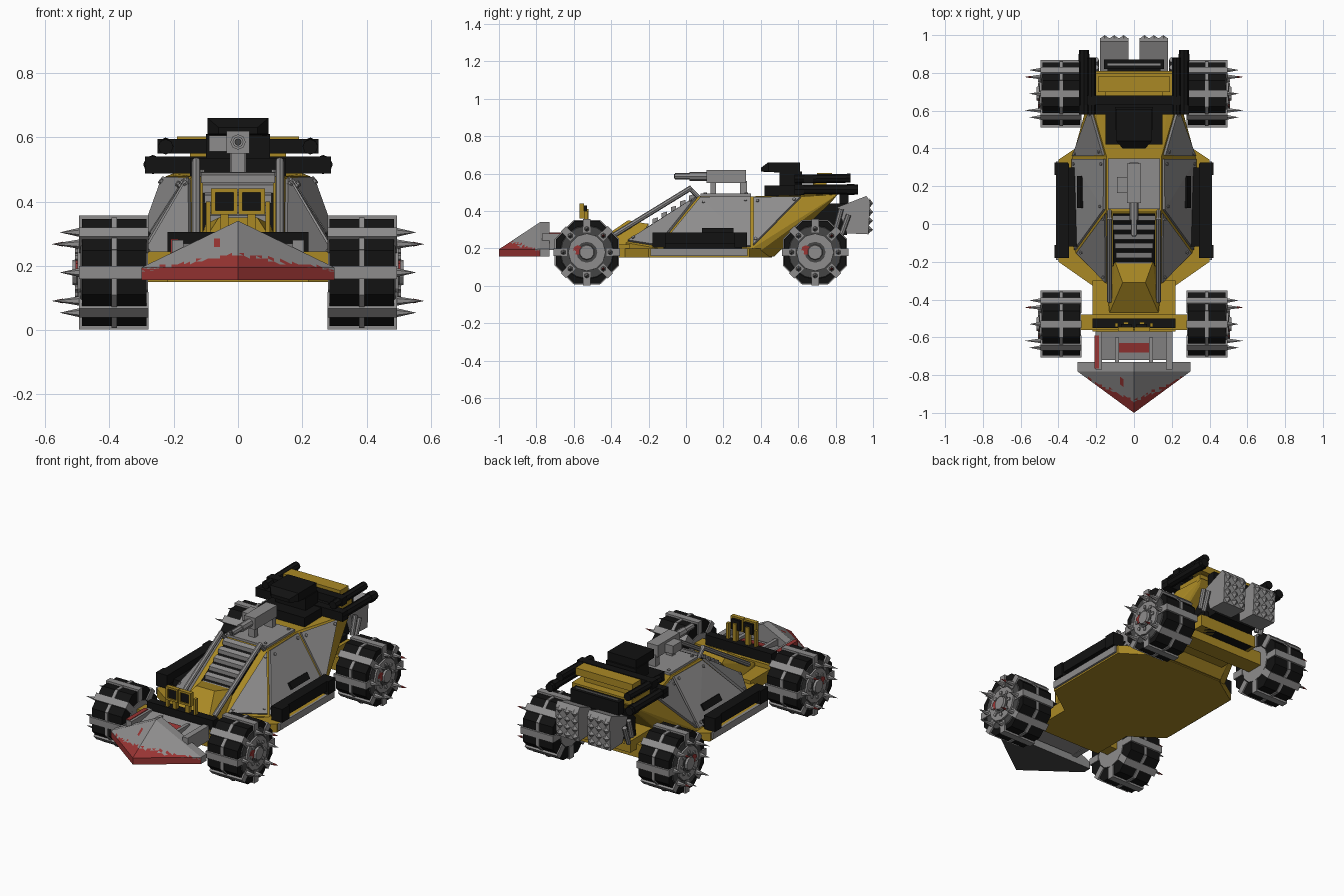
import bpy, bmesh, math, random
from mathutils import Vector, Matrix

if "Cube" in bpy.data.objects:
    bpy.data.objects.remove(bpy.data.objects["Cube"])
random.seed(4)

def material(name, col):
    m = bpy.data.materials.new(name)
    m.diffuse_color = (*col, 1)
    m.use_nodes = True
    m.node_tree.nodes["Principled BSDF"].inputs["Base Color"].default_value = m.diffuse_color
    return m

YELLOW = material("yellow paint", (0.40, 0.25, 0.018))
GRAY = material("bare steel", (0.27, 0.265, 0.265))
DARK = material("dark steel", (0.06, 0.06, 0.06))
BLACK = material("black rubber", (0.006, 0.006, 0.006))
RED = material("red stain", (0.32, 0.035, 0.033))

def finish(name, bm, mats, mirror=False):
    bmesh.ops.recalc_face_normals(bm, faces=bm.faces)
    me = bpy.data.meshes.new(name)
    bm.to_mesh(me)
    bm.free()
    ob = bpy.data.objects.new(name, me)
    bpy.context.collection.objects.link(ob)
    for m in (mats if isinstance(mats, list) else [mats]):
        me.materials.append(m)
    if mirror:
        ob.modifiers.new("mirror", 'MIRROR')
    return ob

def add_hull(bm, pts):
    vs = [bm.verts.new(p) for p in pts]
    r = bmesh.ops.convex_hull(bm, input=vs)
    dead = [v for v in vs if v.is_valid and not v.link_faces]
    bmesh.ops.delete(bm, geom=dead, context='VERTS')

def hull(name, pts, mat, mirror=False, both=False):
    """Convex solid; both=True adds the points' reflections in x."""
    bm = bmesh.new()
    add_hull(bm, pts + [(-x, y, z) for x, y, z in pts if both and x])
    bmesh.ops.dissolve_limit(bm, angle_limit=0.01, verts=bm.verts, edges=bm.edges)
    return finish(name, bm, mat, mirror)

def add_box(bm, x0, x1, y0, y1, z0, z1):
    m = Matrix.Translation(((x0+x1)/2, (y0+y1)/2, (z0+z1)/2)) @ Matrix.Diagonal((x1-x0, y1-y0, z1-z0, 1))
    bmesh.ops.create_cube(bm, size=1, matrix=m)

def boxes(name, dims, mat, mirror=False):
    bm = bmesh.new()
    for d in dims:
        add_box(bm, *d)
    return finish(name, bm, mat, mirror)

def add_rod(bm, a, b, r1, r2=None, n=8):
    a, b = Vector(a), Vector(b)
    d = b - a
    m = Matrix.Translation((a+b)/2) @ d.to_track_quat('Z', 'Y').to_matrix().to_4x4()
    return bmesh.ops.create_cone(bm, cap_ends=True, segments=n, radius1=r1,
                                 radius2=r1 if r2 is None else r2, depth=d.length, matrix=m)['verts']

def rods(name, specs, mat, mirror=False):
    bm = bmesh.new()
    for s in specs:
        add_rod(bm, *s)
    return finish(name, bm, mat, mirror)

def plate(name, pts, inset, mirror=True, thick=0.014, bolts=True):
    """Armour plate lying on a flat outline, with a bolt in each corner."""
    pts = [Vector(p) for p in pts]
    c = sum(pts, Vector()) / len(pts)
    n = (pts[1]-pts[0]).cross(pts[2]-pts[0]).normalized()
    if n.dot(c - Vector((0, 0.1, 0.2))) < 0:
        n = -n
    ring = [p + (c-p).normalized()*inset for p in pts]
    bm = bmesh.new()
    add_hull(bm, ring + [p + n*thick for p in ring])
    bmesh.ops.dissolve_limit(bm, angle_limit=0.02, verts=bm.verts, edges=bm.edges)
    if bolts:
        for p in ring:
            q = p + (c-p).normalized()*0.035
            add_rod(bm, q + n*thick*0.5, q + n*(thick+0.007), 0.009, None, 6)
    return finish(name, bm, GRAY, mirror)

# Floor, nose and axles
hull("floor", [(x, y, z) for z in (0.15, 0.2) for x, y in ((0.2, -0.34), (0.4, -0.2), (0.4, 0.34), (0.22, 0.46))], YELLOW, both=True)
boxes("nose_frame", [(-0.22, 0.22, -0.57, -0.3, 0.15, 0.22)], YELLOW)
boxes("axles", [(-0.29, 0.29, -0.56, -0.48, 0.16, 0.245), (-0.29, 0.29, 0.64, 0.74, 0.15, 0.23),
                (-0.19, 0.19, 0.44, 0.8, 0.2, 0.27)], YELLOW)
hull("hood", [(0.06, -0.31, 0.35), (0.1, -0.2, 0.33), (0.13, -0.47, 0.24), (0.15, -0.28, 0.2), (0.13, -0.47, 0.2)], YELLOW, both=True)

# Cabin and rear body, with steel armour on top
R1, R2 = (0.145, 0.07, 0.478), (0.145, 0.355, 0.478)
B0, B1, B2 = (0.14, -0.32, 0.23), (0.31, -0.15, 0.2), (0.325, 0.355, 0.2)
T = (0.225, 0.63, 0.478)
hull("cabin_shell", [R1, R2, B0, B1, B2, (0.14, -0.32, 0.2)], YELLOW, both=True)
hull("rear_body", [R2, T, B2, (0.2, 0.81, 0.488), (0.19, 0.78, 0.45), (0.2, 0.6, 0.3),
                   (0.22, 0.47, 0.155), (0.32, 0.355, 0.155)], YELLOW, both=True)
plate("roof_plate", [R1, R2, (-0.145, 0.355, 0.478), (-0.145, 0.07, 0.478)], 0.012, mirror=False)
plate("door_plate", [R1, R2, B2, B1], 0.014)
plate("front_corner_plate", [R1, B1, B0], 0.016)
plate("rear_corner_plate", [R2, B2, T], 0.018)

# Slot windows on the doors
slope = Vector((0.17, 0, -0.278)).normalized()
out = Vector((0.278, 0, 0.17)).normalized()
mid = Vector((0.27, 0.17, 0.278)) + out*0.012
hull("door_slot", [mid + slope*a + out*b + Vector((0, c, 0)) for a in (-0.02, 0.02) for b in (0, 0.014) for c in (-0.085, 0.085)], BLACK, True)

# Windscreen: dark pane, slats and braces
def screen(t, x, lift):
    return (x, 0.055 - 0.29*t, 0.472 - 0.184*t + lift)
hull("windscreen", [screen(t, x, l) for t in (0, 1) for x in (-0.11, 0.11) for l in (-0.01, 0.008)], BLACK)
bm = bmesh.new()
for i in range(6):
    t, w = 0.03 + i*0.17, 0.115 - i*0.005
    add_hull(bm, [screen(t+d, x, l+d*0.1) for d in (0, 0.1) for x in (-w, w) for l in (0.0, 0.024)])
finish("windscreen_slats", bm, GRAY)
rods("windscreen_braces", [((0.13, 0.03, 0.525), (0.13, -0.41, 0.255), 0.014), ((0.13, 0.02, 0.52), (0.13, 0.07, 0.47), 0.012)], GRAY, True)

# Side sills and black side rails
boxes("sill_plate", [(0.395, 0.412, -0.19, 0.33, 0.16, 0.2)], GRAY, True)
boxes("side_rail", [(0.345, 0.41, -0.18, 0.32, 0.225, 0.285), (0.35, 0.42, -0.18, -0.11, 0.205, 0.285),
                    (0.35, 0.42, 0.26, 0.325, 0.205, 0.285), (0.3, 0.36, -0.12, 0.3, 0.2, 0.24)], BLACK, True)

# Bumper and headlights
boxes("front_bumper", [(-0.22, 0.22, -0.55, -0.5, 0.235, 0.305)], BLACK)
boxes("headlight_lens", [(0.012, 0.07, -0.562, -0.53, 0.368, 0.43)], BLACK, True)
boxes("headlight_frame", [(0.002, 0.084, -0.57, -0.545, 0.428, 0.44), (0.002, 0.084, -0.57, -0.545, 0.36, 0.372),
                          (0.002, 0.014, -0.57, -0.545, 0.36, 0.44), (0.07, 0.084, -0.57, -0.545, 0.36, 0.44),
                          (0.03, 0.055, -0.545, -0.52, 0.29, 0.41), (0.085, 0.1, -0.545, -0.525, 0.29, 0.4)], YELLOW, True)

# Plough, with the stain on its low front faces
bm = bmesh.new()
add_hull(bm, [(0, -1, 0.155), (0, -1, 0.195), (0, -0.78, 0.34), (0, -0.73, 0.34)] +
         [(s*0.3, y, z) for s in (-1, 1) for y in (-0.73, -0.78) for z in (0.155, 0.195)])
bmesh.ops.dissolve_limit(bm, angle_limit=0.01, verts=bm.verts, edges=bm.edges)
bmesh.ops.triangulate(bm, faces=bm.faces)
bmesh.ops.subdivide_edges(bm, edges=bm.edges, cuts=15, use_grid_fill=True)
bm.normal_update()
for f in bm.faces:
    c = f.calc_center_median()
    stain = c.z < 0.235 - 0.16*abs(c.x) + random.uniform(-0.008, 0.008)
    splash = (Vector((c.x, c.z)) - Vector((-0.065, 0.27))).length < 0.014
    if f.normal.z < -0.5:
        f.material_index = 2
    elif f.normal.y < -0.1 and (stain or splash):
        f.material_index = 1
finish("plough", bm, [GRAY, RED, DARK])
hull("plough_mount", [(0.2, -0.57, 0.27), (0.2, -0.57, 0.2), (0.17, -0.72, 0.24), (0.17, -0.72, 0.19)], GRAY, both=True)
boxes("plough_arms", [(0.17, 0.205, -0.77, -0.57, 0.19, 0.28), (0.08, 0.1, -0.75, -0.6, 0.22, 0.275)], GRAY, True)
hull("mount_stain", [(x, y, 0.272 + (y+0.57)*0.2 + d) for x in (-0.09, 0.09) for y in (-0.63, -0.68) for d in (-0.004, 0.004)], RED)
boxes("arm_stain", [(-0.21, -0.185, -0.765, -0.59, 0.2, 0.284)], RED)

# Roof gun
boxes("gun_body", [(-0.036, 0.036, 0.11, 0.32, 0.55, 0.62), (-0.09, -0.03, 0.165, 0.25, 0.555, 0.605)], GRAY)
boxes("gun_legs", [(-0.02, 0.02, 0.13, 0.16, 0.48, 0.56), (-0.025, 0.025, 0.29, 0.325, 0.48, 0.56)], GRAY)
rods("gun_barrel", [((0, -0.06, 0.585), (0, 0.12, 0.585), 0.017), ((0, 0.02, 0.585), (0, 0.12, 0.585), 0.024)], GRAY)
rods("gun_bore", [((0, -0.065, 0.585), (0, -0.05, 0.585), 0.011)], DARK)

# Engine, blower and exhausts
boxes("engine", [(-0.15, 0.15, 0.42, 0.66, 0.475, 0.535), (-0.1, 0.1, 0.5, 0.62, 0.53, 0.61),
                 (-0.29, 0.29, 0.58, 0.63, 0.487, 0.54), (-0.25, 0.25, 0.63, 0.68, 0.55, 0.595),
                 (-0.16, 0.16, 0.82, 0.87, 0.44, 0.52)], BLACK)
hull("blower", [(x*w, y, z) for x in (-1, 1) for w, y, z in ((0.095, 0.44, 0.61), (0.095, 0.44, 0.66),
     (0.095, 0.61, 0.66), (0.095, 0.61, 0.6), (0.06, 0.4, 0.61), (0.06, 0.4, 0.63))], BLACK)
rods("exhausts", [((0.265, 0.58, 0.515), (0.265, 0.92, 0.515), 0.026), ((0.225, 0.58, 0.57), (0.225, 0.88, 0.575), 0.024),
                  ((0.265, 0.86, 0.515), (0.265, 0.9, 0.515), 0.03)], BLACK, True)
boxes("engine_cover", [(-0.2, 0.2, 0.63, 0.8, 0.48, 0.52), (-0.19, 0.19, 0.7, 0.78, 0.56, 0.603),
                       (-0.15, 0.15, 0.68, 0.75, 0.51, 0.57)], YELLOW)
boxes("rear_trim", [(-0.14, 0.14, 0.84, 0.85, 0.515, 0.525)], GRAY)
boxes("rear_block", [(-0.14, 0.14, 0.68, 0.86, 0.27, 0.44), (-0.17, 0.17, 0.72, 0.8, 0.2, 0.3)], BLACK)

# Studded rear rams
hull("rear_ram", [(x, y, z) for x in (0.03, 0.18) for y, z in ((0.81, 0.42), (0.86, 0.28), (0.975, 0.275), (0.985, 0.45), (0.965, 0.48))], GRAY, True)
rods("ram_studs", [((0.055+0.05*i, 0.972+0.003*j, 0.3+0.047*j), (0.055+0.05*i, 1.0, 0.3+0.047*j), 0.026, 0.0, 4)
                   for i in range(3) for j in range(4)], GRAY, True)
rods("rear_struts", [((0.2, 0.8, 0.3), (0.2, 0.83, 0.41), 0.014), ((0.2, 0.83, 0.27), (0.2, 0.87, 0.38), 0.014)], GRAY, True)

# Wheels: octagonal tyre, cleats, hub and spikes
for label, y in (("front", -0.53), ("rear", 0.69)):
    def at(x, r, a):
        return Vector((x, y + r*math.cos(a), 0.179 + r*math.sin(a)))
    bm = bmesh.new()
    tyre = add_rod(bm, (0.285, y, 0.179), (0.485, y, 0.179), 0.18, None, 8)
    bmesh.ops.rotate(bm, verts=tyre, cent=(0, y, 0.179), matrix=Matrix.Rotation(math.pi/8, 3, 'X'))
    finish(label + "_tyre", bm, BLACK, True)
    bm = bmesh.new()
    for k in range(8):
        a = k*math.pi/4
        side = Vector((0, -math.sin(a), math.cos(a)))
        for r0, r1, xs in ((0.155, 0.178, (0.28, 0.492)), (0.105, 0.178, (0.475, 0.494)), (0.105, 0.178, (0.278, 0.295))):
            add_hull(bm, [at(x, r, a) + side*w for x in xs for r in (r0, r1) for w in (-0.02, 0.02)])
        # centre band segment between cleats
        add_hull(bm, [at(x, r, a) + side*w for x in (0.376, 0.394) for r in (0.15, 0.172) for w in (-0.07, 0.07)])
    finish(label + "_cleats", bm, GRAY, True)
    rods(label + "_wheel_ring", [((0.48, y, 0.179), (0.49, y, 0.179), 0.148, 0.14, 16)], DARK, True)
    rods(label + "_hub", [((0.28, y, 0.179), (0.5, y, 0.179), 0.105, 0.1, 12), ((0.49, y, 0.179), (0.515, y, 0.179), 0.045, 0.038, 10)] +
         [(at(0.495, 0.068, k*math.pi/4), at(0.507, 0.068, k*math.pi/4), 0.011, None, 6) for k in range(8)], GRAY, True)
    rods(label + "_hub_dish", [((0.495, y, 0.179), (0.503, y, 0.179), 0.056, None, 12)], DARK, True)
    rods(label + "_hub_stain", [(at(0.497, 0.05, 2.9), at(0.505, 0.05, 2.9), 0.026, None, 7)], RED, True)
    spikes = [(k*math.pi/4, 0.58 if k % 2 else 0.555) for k in range(8)]
    rods(label + "_spikes", [(at(0.485, 0.125, a), at(x, 0.125, a), 0.016, 0.0, 6) for a, x in spikes], GRAY, True)
    rods(label + "_spike_tips", [(at(x-0.035, 0.125, a), at(x, 0.125, a), 0.0075, 0.0, 6) for a, x in spikes[1::3]], RED, True)
